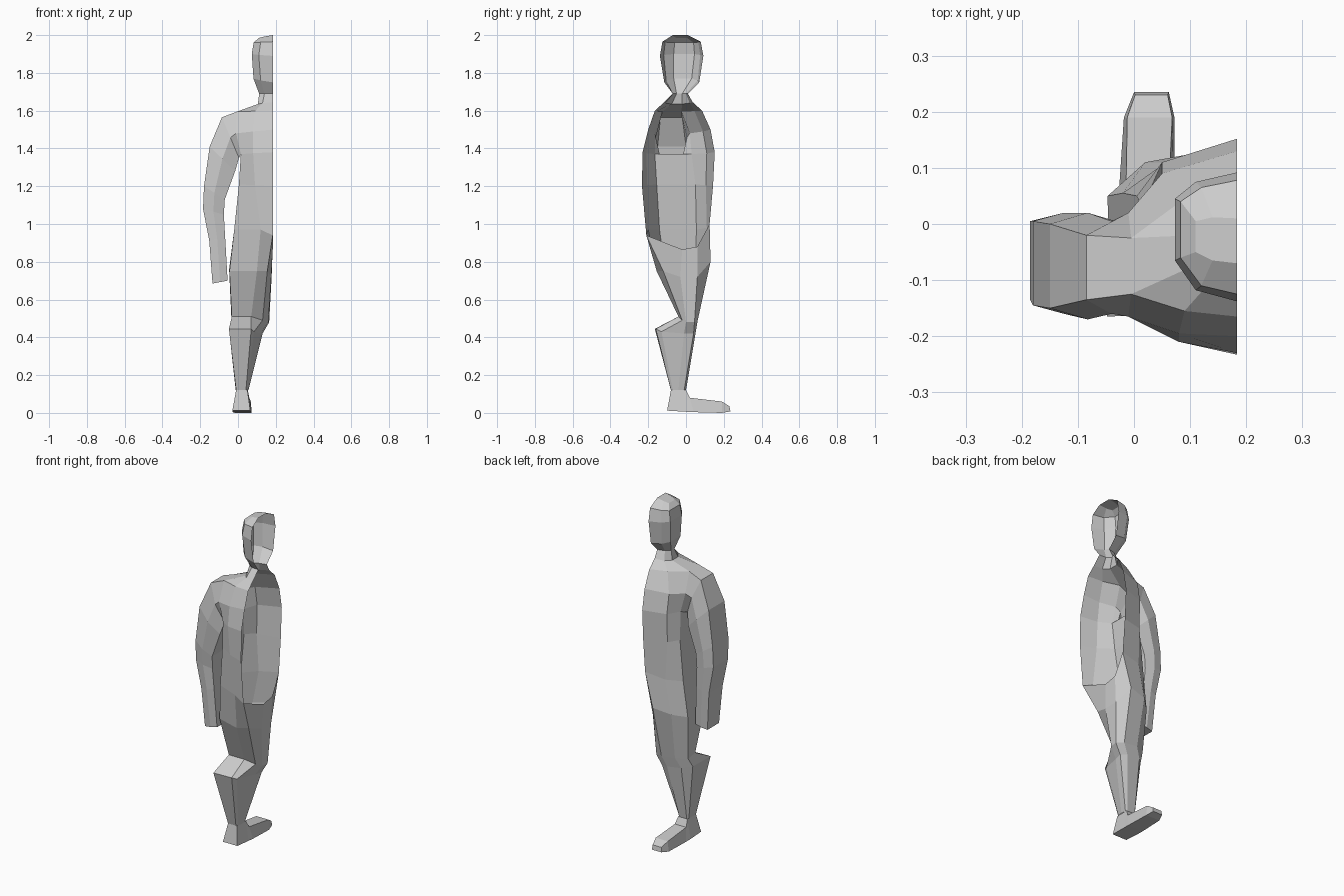
import bpy, bmesh

grey = bpy.data.materials.new("light_grey")
grey.diffuse_color = (0.6, 0.6, 0.6, 1)

MID = 0.184  # x of the open centre plane


def loft(name, rings, closed, cap_start=False, cap_end=False, hole=()):
    """Skin a list of equal-length point rings; hole lists (row, column) faces to leave out."""
    bm = bmesh.new()
    vs = [[bm.verts.new(p) for p in r] for r in rings]
    n = len(rings[0])
    for i in range(len(vs) - 1):
        for j in range(n if closed else n - 1):
            if (i, j) not in hole:
                k = (j + 1) % n
                bm.faces.new((vs[i][j], vs[i][k], vs[i + 1][k], vs[i + 1][j]))
    if cap_start:
        bm.faces.new(vs[0])
    if cap_end:
        bm.faces.new(vs[-1])
    bmesh.ops.recalc_face_normals(bm, faces=bm.faces)
    mesh = bpy.data.meshes.new(name)
    bm.to_mesh(mesh)
    bm.free()
    mesh.materials.append(grey)
    ob = bpy.data.objects.new(name, mesh)
    bpy.context.collection.objects.link(ob)
    return ob


def half_ring(zm, zs, xs, xb, xf, ys):
    """Open half section: centre back, back, side back, side front, front, centre front."""
    za = (zm + zs) / 2
    return [(MID, ys[0], zm), (xb, ys[1], za), (xs, ys[2], zs),
            (xs, ys[3], zs), (xf, ys[4], za), (MID, ys[5], zm)]


# Torso, from hip opening to neck
hip = [(MID, -.21, .94), (.12, -.20, .97), (-.02, -.14, .97),
       (-.02, .055, .97), (.06, .11, .98), (MID, .125, 1.0)]
torso = [
    hip,
    half_ring(1.20, 1.21, .005, .09, .05, (-.233, -.205, -.155, .05, .105, .143)),
    half_ring(1.38, 1.37, .015, .08, .05, (-.23, -.21, -.165, .03, .11, .152)),
    half_ring(1.50, 1.48, -.01, .08, .05, (-.20, -.195, -.165, .02, .09, .13)),
    half_ring(1.60, 1.595, -.005, .09, .09, (-.165, -.155, -.125, -.025, .045, .085)),
    half_ring(1.645, 1.635, .105, .13, .13, (-.115, -.11, -.075, -.02, .02, .035)),
    half_ring(1.69, 1.69, .112, .14, .14, (-.07, -.068, -.05, -.02, 0, .01)),
]
loft("torso", torso, False, hole={(2, 2), (3, 2)})

# Head, continuing from the neck
head = [
    torso[-1],
    half_ring(1.75, 1.77, .082, .12, .12, (-.115, -.105, -.065, .03, .062, .07)),
    half_ring(1.89, 1.90, .073, .11, .11, (-.138, -.118, -.065, .045, .075, .092)),
    half_ring(1.965, 1.96, .083, .12, .12, (-.125, -.11, -.06, .04, .065, .078)),
    half_ring(2.0, 1.985, .11, .14, .14, (-.07, -.065, -.05, .005, .012, .01)),
]
loft("head", head, False, cap_end=True)


# Arm, starting on the shoulder hole and turning down to the hand
def arm_ring(xi, zi, xo, zo, back, front, bulge):
    xm, zm = (xi + xo) / 2, (zi + zo) / 2
    return [(xi, back, zi), (xi, front, zi), (xm, front + bulge, zm),
            (xo, front, zo), (xo, back, zo), (xm, back - bulge, zm)]


arm = [
    [torso[2][2], torso[2][3], torso[3][3], torso[4][3], torso[4][2], torso[3][2]],
    arm_ring(.005, 1.35, -.085, 1.565, -.135, -.02, .025),
    arm_ring(-.015, 1.28, -.15, 1.41, -.15, .0, .02),
    arm_ring(-.07, 1.13, -.18, 1.20, -.145, .005, .015),
    arm_ring(-.075, 1.05, -.185, 1.08, -.135, .005, .012),
    arm_ring(-.068, .93, -.152, .91, -.13, .0, .01),
    arm_ring(-.055, .70, -.135, .685, -.12, -.01, .005),
]
loft("arm", arm, True, cap_end=True)

# Leg, from hip through thigh and knee to ankle
leg = [
    hip + [(MID, .06, .88), (MID, -.02, .865)],
    [(.155, -.12, .75), (.10, -.155, .75), (-.045, -.11, .75), (-.047, .05, .76),
     (.02, .11, .78), (.13, .13, .80), (.178, .06, .72), (.176, -.03, .72)],
    [(.13, -.02, .49), (.07, -.04, .51), (-.033, -.04, .51), (-.035, .03, .50),
     (.03, .062, .50), (.12, .062, .49), (.165, .045, .48), (.16, .0, .48)],
    [(.085, -.13, .43), (.07, -.16, .445), (-.048, -.165, .445), (-.045, .0, .445),
     (.0, .045, .44), (.09, .052, .43), (.13, .04, .42), (.12, -.01, .42)],
    [(.05, -.07, .12), (.042, -.08, .12), (-.01, -.08, .12), (-.012, -.01, .12),
     (-.005, .0, .12), (.045, .0, .12), (.052, -.01, .12), (.055, -.04, .12)],
]
loft("leg", leg, True)


# Foot, heel to toe: each section has its own top and sole
def foot_ring(yb, zb, yt, zt, xb0, xb1, xt0, xt1):
    return [(xb0, yb, zb), (xb1, yb, zb), (xt1, yt, zt), (xt0, yt, zt)]


foot = [
    foot_ring(-.10, .012, -.08, .12, -.03, .065, -.01, .05),
    foot_ring(.0, .006, .0, .12, -.03, .07, -.01, .052),
    foot_ring(.04, .004, .02, .08, -.028, .072, -.015, .06),
    foot_ring(.19, .0, .19, .06, -.018, .072, -.012, .068),
    foot_ring(.235, .008, .23, .035, .0, .062, .002, .06),
]
loft("foot", foot, True, cap_start=True, cap_end=True)
